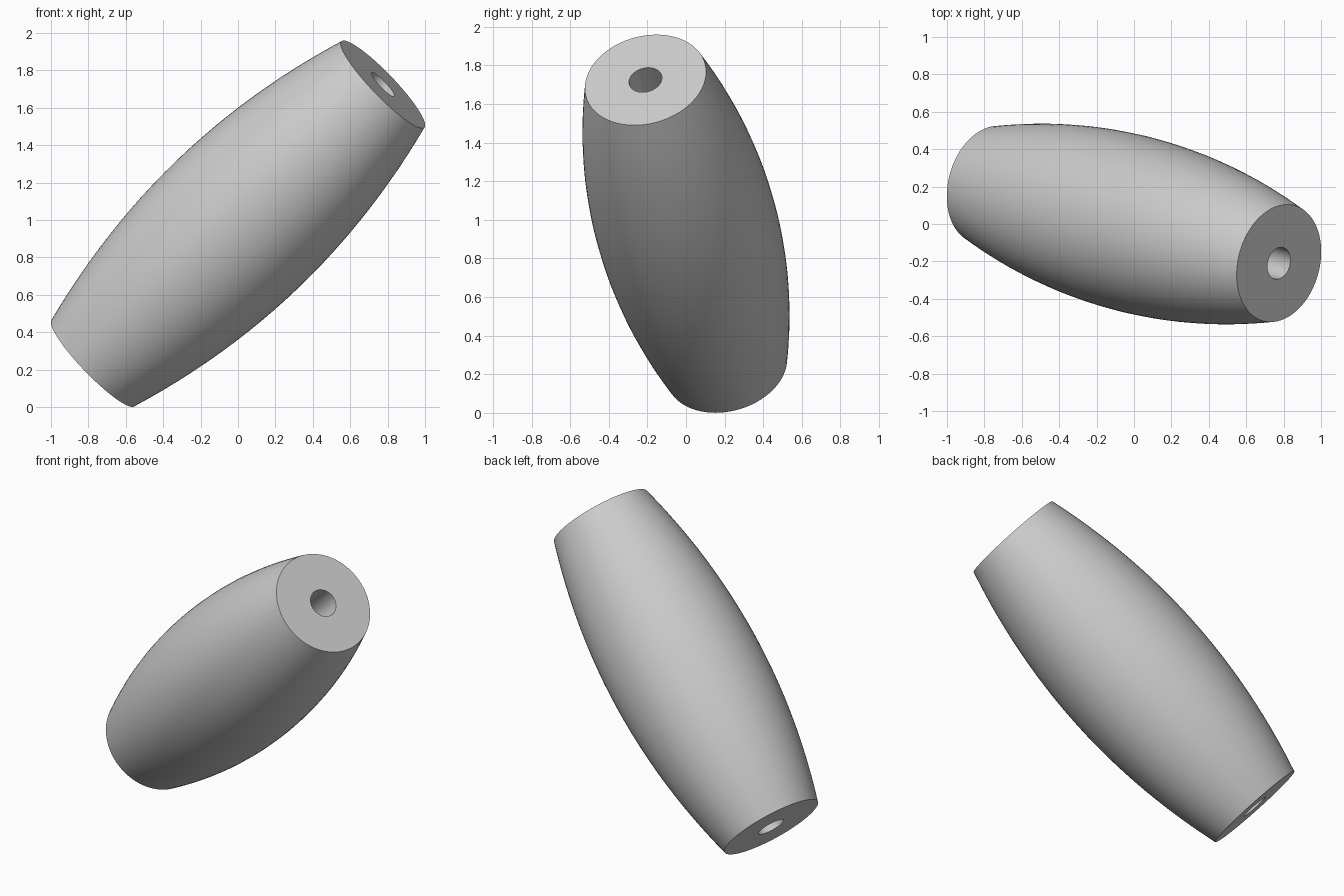
import bpy, bmesh, math
from mathutils import Vector

cube = bpy.data.objects.get("Cube")
if cube:
    bpy.data.objects.remove(cube, do_unlink=True)

SEGMENTS, RINGS = 72, 24
HALF_LENGTH, MID_RADIUS, END_RADIUS, HOLE_RADIUS = 1.095, 0.471, 0.32, 0.087
CENTRE = Vector((0, 0, 0.98))
AXIS = Vector((0.775, -0.21, 0.745))

grey = bpy.data.materials.new("light grey")
grey.use_nodes = True
colour = (0.6, 0.6, 0.6, 1)
grey.diffuse_color = colour
grey.node_tree.nodes["Principled BSDF"].inputs["Base Color"].default_value = colour

# Closed profile: bulging outer wall, then the straight bore back down
profile = []
for i in range(RINGS + 1):
    t = 2 * i / RINGS - 1
    radius = MID_RADIUS - (MID_RADIUS - END_RADIUS) * t * t
    profile.append((radius, t * HALF_LENGTH))
profile += [(HOLE_RADIUS, HALF_LENGTH), (HOLE_RADIUS, -HALF_LENGTH)]

# Revolve the profile around the axis
bm = bmesh.new()
loops = []
for r, z in profile:
    loops.append([bm.verts.new((r * math.cos(a), r * math.sin(a), z))
                  for a in (math.tau * s / SEGMENTS for s in range(SEGMENTS))])
for i, low in enumerate(loops):
    high = loops[(i + 1) % len(loops)]
    for s in range(SEGMENTS):
        n = (s + 1) % SEGMENTS
        bm.faces.new((low[s], low[n], high[n], high[s]))
bmesh.ops.recalc_face_normals(bm, faces=bm.faces)

mesh = bpy.data.meshes.new("barrel_bead")
bm.to_mesh(mesh)
bm.free()
mesh.materials.append(grey)
bead = bpy.data.objects.new("barrel_bead", mesh)
bpy.context.collection.objects.link(bead)

# Tilt the bead along its axis
bead.rotation_euler = AXIS.to_track_quat("Z", "Y").to_euler()
bead.location = CENTRE

bpy.ops.object.select_all(action="DESELECT")
bead.select_set(True)
bpy.context.view_layer.objects.active = bead
bpy.ops.object.shade_smooth_by_angle(angle=math.radians(30))
